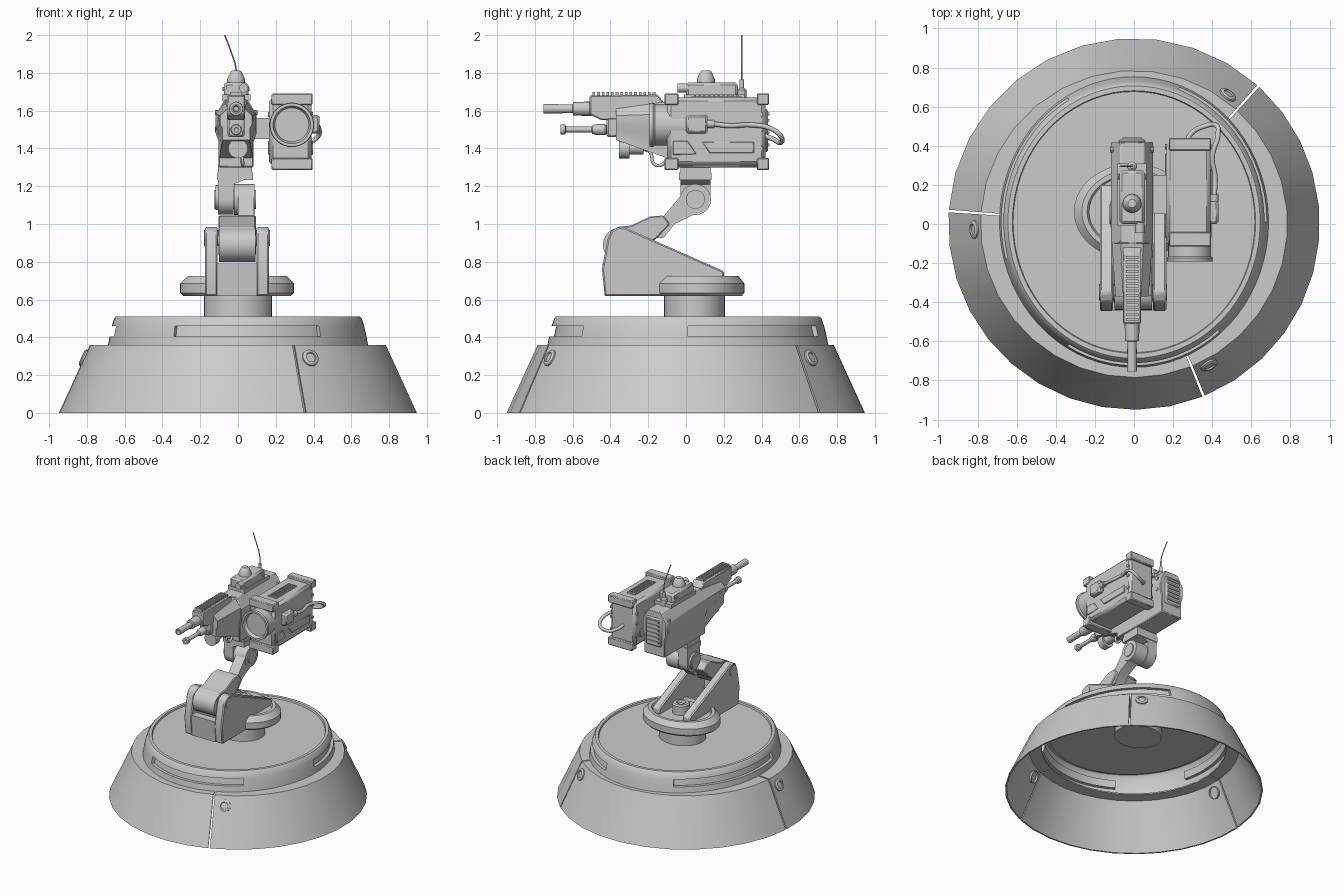
import bpy, bmesh, math
from mathutils import Vector, Matrix

CX = -0.01  # centre line of the gun


def finish(name, bm, bevel=0):
    bmesh.ops.remove_doubles(bm, verts=bm.verts, dist=1e-5)
    bmesh.ops.recalc_face_normals(bm, faces=bm.faces)
    me = bpy.data.meshes.new(name)
    bm.to_mesh(me)
    bm.free()
    ob = bpy.data.objects.new(name, me)
    bpy.context.collection.objects.link(ob)
    if bevel:
        m = ob.modifiers.new("bevel", 'BEVEL')
        m.width, m.segments, m.limit_method = bevel, 1, 'ANGLE'
    return ob


def loft(name, sections, bevel=0, closed=True):
    bm = bmesh.new()
    rows = [[bm.verts.new(p) for p in s] for s in sections]
    n = len(rows[0])
    for a, b in zip(rows, rows[1:]):
        for i in range(n):
            bm.faces.new((a[i], a[(i + 1) % n], b[(i + 1) % n], b[i]))
    bm.faces.new(rows[0])
    bm.faces.new(rows[-1])
    return finish(name, bm, bevel)


def box(name, x, y, z, bevel=0):
    return loft(name, [[(x[0], y[0], h), (x[1], y[0], h), (x[1], y[1], h), (x[0], y[1], h)] for h in z], bevel)


def plate(name, yz, x, bevel=0):
    return loft(name, [[(h, p[0], p[1]) for p in yz] for h in x], bevel)


def lathe(name, prof, loc=(0, 0, 0), axis='z', seg=32, sy=1, arc=None, loop=False):
    bm = bmesh.new()
    a0, a1 = arc or (0, 360)
    rows = []
    for i in range(seg + 1):
        t = math.radians(a0 + (a1 - a0) * i / seg)
        c, s = math.cos(t), math.sin(t) * sy
        rows.append([bm.verts.new(Vector(loc) + Vector(
            {'z': (r * c, r * s, h), 'y': (r * c, h, r * s), 'x': (h, r * c, r * s)}[axis])) for r, h in prof])
    n = len(prof)
    for a, b in zip(rows, rows[1:]):
        for i in range(n if loop else n - 1):
            j = (i + 1) % n
            bm.faces.new((a[i], b[i], b[j], a[j]))
    if loop and arc:
        bm.faces.new(rows[0])
        bm.faces.new(rows[-1])
    bmesh.ops.dissolve_degenerate(bm, dist=1e-6, edges=bm.edges)
    return finish(name, bm)


def cyl(name, loc, r, h0, h1, axis='y', seg=20):
    return lathe(name, [(0, h0), (r, h0), (r, h1), (0, h1)], loc, axis, seg)


def cable(name, pts, r):
    cu = bpy.data.curves.new(name, 'CURVE')
    cu.dimensions, cu.bevel_depth, cu.bevel_resolution, cu.use_fill_caps = '3D', r, 2, True
    sp = cu.splines.new('BEZIER')
    sp.bezier_points.add(len(pts) - 1)
    for b, p in zip(sp.bezier_points, pts):
        b.co, b.handle_left_type, b.handle_right_type = p, 'AUTO', 'AUTO'
    bpy.context.collection.objects.link(bpy.data.objects.new(name, cu))


# Skirt: three shells with narrow seams, one bolt each
skirt = [(0.95, 0), (0.785, 0.36), (0.68, 0.36), (0.68, 0.35), (0.775, 0.35), (0.938, 0)]
for k, (a, b) in enumerate([(-68, 48), (48, 176), (176, 292)]):
    lathe(f"skirt_{k}", skirt, arc=(a + 0.4, b - 0.4), seg=11, loop=True)
    t = math.radians(a + 6)
    bolt = lathe(f"skirt_bolt_{k}", [(0.046, -0.03), (0.046, 0.008), (0.036, 0.014), (0.028, 0.014),
                                     (0.026, 0.006), (0, 0.006)], seg=20)
    bolt.matrix_world = (Matrix.Translation((0.815 * math.cos(t), 0.815 * math.sin(t), 0.29))
                         @ Matrix.Rotation(t, 4, 'Z') @ Matrix.Rotation(math.radians(65), 4, 'Y'))

# Upper ring with three recessed slots, and its deck
ring = lathe("upper_ring", [(0.69, 0.35), (0.68, 0.405), (0.668, 0.46), (0.655, 0.5), (0.645, 0.51),
                            (0.622, 0.51), (0.618, 0.497), (0, 0.497)], seg=72, sy=1.08, loc=(0, 0.01, 0))
bm = bmesh.new()
bm.from_mesh(ring.data)
for start in (-118, 2, 122):
    slot = []
    for f in bm.faces:
        c = f.calc_center_median()
        ang = math.degrees(math.atan2(c.y / 1.08, c.x))
        if 0.41 < c.z < 0.455 and (ang - start) % 360 < 70:
            slot.append(f)
    out = bmesh.ops.extrude_face_region(bm, geom=slot)
    bmesh.ops.delete(bm, geom=slot, context='FACES_ONLY')
    for v in out['geom']:
        if isinstance(v, bmesh.types.BMVert):
            v.co.x *= 0.965
            v.co.y *= 0.965
bm.to_mesh(ring.data)
bm.free()

# Pedestal and turntable flange
lathe("pedestal", [(0, 0.43), (0.18, 0.43), (0.18, 0.63), (0, 0.63)], (0, 0.045, 0), sy=0.9)
lathe("turntable", [(0, 0.62), (0.285, 0.62), (0.302, 0.635), (0.302, 0.685), (0.262, 0.725), (0.235, 0.725),
                    (0.225, 0.705), (0, 0.705)], (-0.005, 0.063, 0), sy=0.815, seg=40)
lathe("turntable_cap", [(0.065, 0.70), (0.065, 0.775), (0.055, 0.785), (0.035, 0.785), (0.03, 0.765),
                        (0, 0.765)], (-0.005, 0.07, 0), seg=20)

# Yoke: two cheeks, front wall, floor, pivot bolts
cheek = [(-0.43, 0.62), (-0.445, 0.76), (-0.415, 0.92), (-0.395, 0.965), (-0.355, 0.985), (-0.32, 0.98),
         (0.2, 0.75), (0.2, 0.70), (-0.1, 0.62)]
for side, x in (("left", (-0.175, -0.108)), ("right", (0.098, 0.165))):
    plate(f"yoke_cheek_{side}", cheek, x, 0.008)
plate("yoke_front", [(-0.43, 0.62), (-0.442, 0.79), (-0.38, 0.79), (-0.37, 0.66), (0.1, 0.70), (0.1, 0.66),
                     (-0.1, 0.62)], (-0.11, 0.10))
cyl("yoke_pivot", (0, -0.35, 0.925), 0.042, -0.18, 0.17, 'x')
cyl("arm_hub", (0, -0.35, 0.89), 0.09, -0.10, 0.092, 'x', 24)

# Lower arm: wide root and narrow upper part
plate("arm_root", [(-0.41, 0.95), (-0.36, 0.985), (-0.29, 0.992), (-0.19, 1.04), (-0.12, 1.045), (-0.085, 1.0),
                   (-0.16, 0.92), (-0.3, 0.83)], (-0.104, 0.094), 0.006)
plate("arm_upper", [(-0.19, 1.035), (-0.12, 1.04), (-0.01, 1.17), (0.04, 1.205), (0.115, 1.085), (-0.06, 1.0),
                    (-0.12, 0.925), (-0.25, 0.93)], (0, 0.085))
cyl("elbow_hub", (0, 0.05, 1.13), 0.082, -0.02, 0.088, 'x', 24)
cyl("elbow_pin", (0, 0.05, 1.13), 0.05, -0.125, 0.096, 'x')
cyl("elbow_washer", (0, 0.05, 1.14), 0.066, -0.12, -0.09, 'x')

# Upper link and collar under the gun
cyl("link_hub", (0, 0.05, 1.13), 0.08, -0.105, -0.025, 'x', 24)
plate("link_plate", [(-0.03, 1.13), (0.13, 1.13), (0.13, 1.27), (-0.03, 1.27)], (-0.105, -0.025))
loft("link_neck", [[(x, y, z) for x, z in ((-0.105, 1.21), (-0.025, 1.21), (0.075, 1.25), (0.075, 1.31),
                                           (-0.105, 1.31))] for y in (-0.03, 0.13)])
box("collar", (-0.11, 0.08), (-0.036, 0.136), (1.232, 1.272))


# Gun body
def sec(y, w, z0, z1):
    h = z1 - z0
    half = [(0.86, 0), (0.86, 0.38), (1, 0.5), (1, 0.78), (0.55, 1)]
    return [(CX + w * a, y, z0 + h * b) for a, b in half] + [(CX - w * a, y, z0 + h * b) for a, b in half[::-1]]


loft("gun_body", [sec(0.42, 0.108, 1.30, 1.66), sec(-0.10, 0.108, 1.30, 1.66)], 0.006)
loft("gun_front", [sec(-0.09, 0.104, 1.345, 1.65), sec(-0.37, 0.085, 1.445, 1.61)])
box("front_slot", (CX - 0.06, CX + 0.06), (-0.115, -0.1), (1.39, 1.42), 0.006)
box("rear_panel", (-0.08, 0.06), (0.415, 0.435), (1.38, 1.61), 0.012)
for k in range(6):
    z = 1.41 + 0.033 * k
    box(f"rear_vent_{k}", (-0.06, 0.04), (0.43, 0.443), (z, z + 0.015))
for s in (-1, 1):
    for y, z in ((0.38, 1.59), (0.38, 1.5), (-0.3, 1.56)):
        w = 0.113 if y > 0 else 0.092
        cyl("body_screw", (CX, y, z), 0.014, s * (w - 0.03), s * w, 'x', 10)

# Toothed rail housing
plate("rail_housing", [(-0.51, 1.58), (-0.51, 1.68), (-0.15, 1.685), (-0.1, 1.62), (-0.15, 1.56), (-0.45, 1.55)],
      (CX - 0.047, CX + 0.047), 0.006)
for k in range(14):
    y = -0.495 + 0.0245 * k
    box(f"rail_tooth_{k}", (CX - 0.032, CX + 0.032), (y, y + 0.014), (1.675, 1.70))

# Barrels
lathe("upper_barrel", [(0, -0.70), (0.013, -0.70), (0.017, -0.755), (0.025, -0.755), (0.023, -0.60), (0.036, -0.598),
                       (0.038, -0.50), (0, -0.50)], (CX, 0, 1.61), 'y', 16)
lathe("lower_barrel", [(0, -0.65), (0.012, -0.665), (0.026, -0.665), (0.026, -0.64), (0.015, -0.635), (0.015, -0.50),
                       (0.022, -0.495), (0.03, -0.47), (0.03, -0.43), (0.022, -0.42), (0.022, -0.36), (0, -0.36)],
      (CX, 0, 1.50), 'y', 16)
box("barrel_block", (CX - 0.045, CX + 0.045), (-0.42, -0.36), (1.46, 1.58), 0.01)

# Small sight below the barrels
cyl("sight_lens", (CX + 0.01, 0, 1.40), 0.052, -0.355, -0.30)
cyl("sight_tube", (CX + 0.01, 0, 1.405), 0.036, -0.31, -0.225)
box("sight_mount", (CX - 0.03, CX + 0.04), (-0.31, -0.2), (1.41, 1.49))
cable("sight_cable", [(0.01, -0.23, 1.40), (0.02, -0.19, 1.38), (0.025, -0.17, 1.32), (0.025, -0.14, 1.31),
                      (0.02, -0.09, 1.35)], 0.009)

# Top sensor unit, beacon and antenna
box("sensor_box", (-0.075, 0.055), (0, 0.275), (1.65, 1.75), 0.014)
box("sensor_base", (-0.085, 0.065), (-0.01, 0.31), (1.655, 1.685))
cyl("sensor_eye", (0.03, 0, 1.72), 0.024, -0.045, 0.02)
for s in (-1, 1):
    cyl("sensor_stud", (CX, 0.24, 1.715), 0.012, s * 0.05, s * 0.072, 'x', 10)
lathe("beacon", [(0.048, 1.745), (0.048, 1.765), (0.03, 1.805), (0.022, 1.812), (0, 1.812)], (CX, 0.105, 0), seg=20)
lathe("antenna_base", [(0.024, 1.65), (0.024, 1.71), (0.012, 1.72), (0.012, 1.765), (0, 1.765)], (CX, 0.295, 0), seg=12)
cable("antenna", [(CX, 0.295, 1.75), (CX - 0.002, 0.295, 1.83), (-0.04, 0.295, 1.92), (-0.07, 0.295, 2.0)], 0.004)

# Side pod: body, corner bars, lens barrel
box("pod_body", (0.165, 0.39), (-0.10, 0.42), (1.31, 1.67), 0.02)
for y in ((-0.115, -0.04), (0.375, 0.44)):
    for z in ((1.285, 1.35), (1.63, 1.692)):
        box("pod_corner_bar", (0.178, 0.395), y, z, 0.006)
lathe("pod_lens", [(0, -0.165), (0.09, -0.165), (0.1, -0.192), (0.115, -0.192), (0.118, -0.175), (0.11, -0.165),
                   (0.11, 0), (0, 0)], (0.285, 0, 1.525), 'y', 32)
box("pod_bracket", (0.06, 0.18), (0.05, 0.25), (1.45, 1.56))
box("pod_vent_frame", (0.25, 0.325), (0.03, 0.295), (1.66, 1.676))
for k in range(10):
    y = 0.042 + 0.025 * k
    box(f"pod_vent_{k}", (0.258, 0.317), (y, y + 0.012), (1.67, 1.683))
for x in ((0.385, 0.397), (0.158, 0.17)):
    plate("pod_panel_small", [(-0.07, 1.365), (-0.07, 1.44), (0.01, 1.44), (0.055, 1.37)], x, 0.004)
    plate("pod_panel_long", [(0.125, 1.375), (0.085, 1.435), (0.36, 1.435), (0.36, 1.375)], x, 0.004)
    for z in (1.40, 1.50, 1.58):
        cyl("pod_screw", (0, 0.395, z), 0.013, x[0], x[1], 'x', 10)

# Pod connector and cable
box("pod_connector", (0.38, 0.432), (0, 0.115), (1.48, 1.578), 0.012)
cyl("pod_plug", (0.41, 0, 1.53), 0.022, 0.11, 0.15, 'y', 14)
cable("pod_cable", [(0.41, 0.14, 1.53), (0.415, 0.24, 1.52), (0.40, 0.34, 1.525), (0.43, 0.46, 1.50),
                    (0.42, 0.505, 1.46), (0.36, 0.50, 1.43), (0.29, 0.46, 1.45), (0.27, 0.41, 1.47)], 0.013)

# Smooth round parts, keep edges crisp
bpy.ops.object.select_all(action='DESELECT')
for ob in bpy.context.scene.objects:
    if ob.type == 'MESH':
        ob.select_set(True)
        bpy.context.view_layer.objects.active = ob
bpy.ops.object.shade_smooth_by_angle(angle=math.radians(28))
